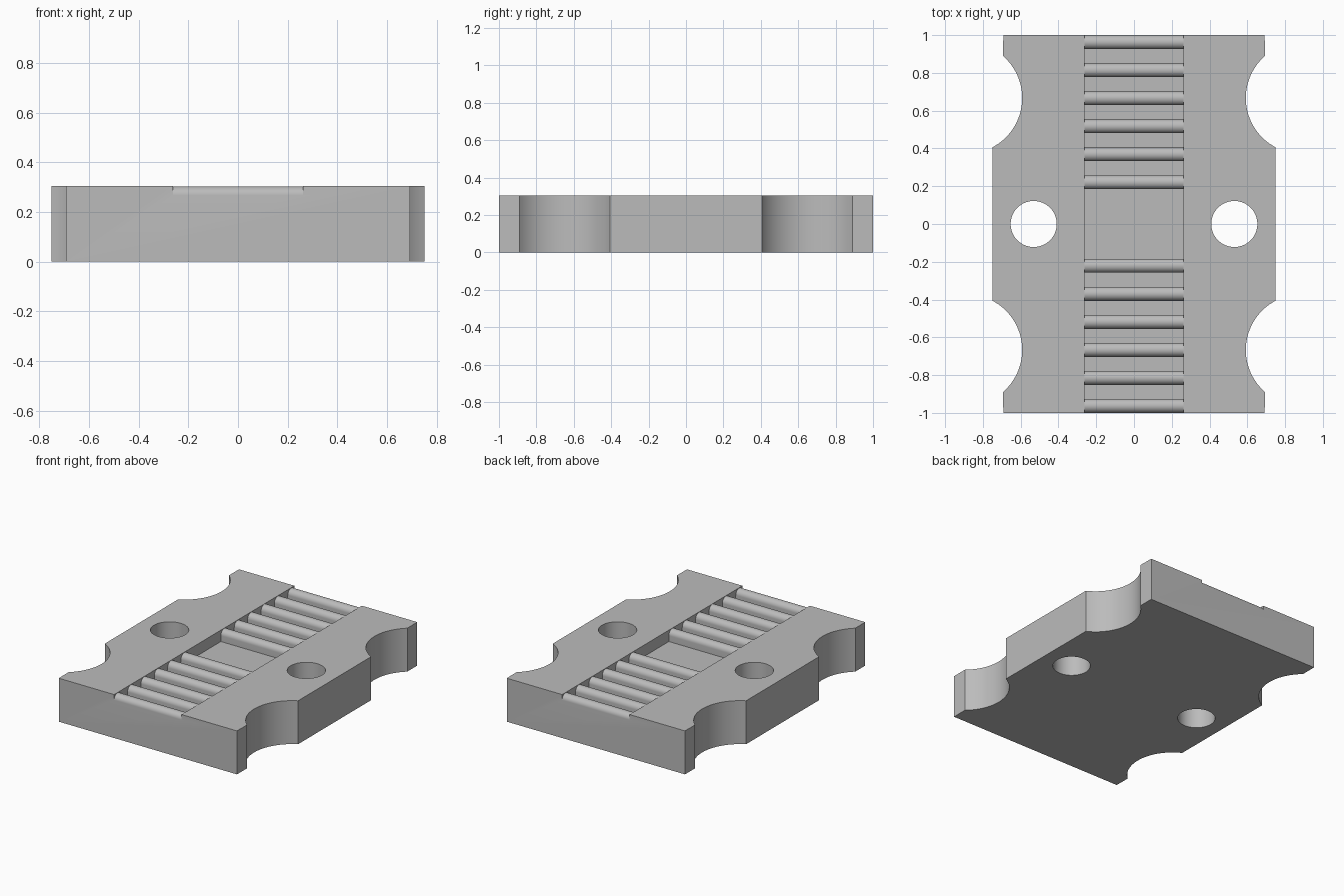
import bpy
import bmesh
from math import sin, cos, pi, atan2
from mathutils import Vector

HEIGHT = 0.305
LENGTH = 1.0            # half length along y
FLOOR = 0.225           # channel floor height
CHANNEL = 0.262         # half width of the channel
RIDGE_R = 0.037
RIDGE_STEP = 0.1484

cube = bpy.data.objects.get("Cube")
if cube:
    bpy.data.objects.remove(cube, do_unlink=True)

grey = bpy.data.materials.new("plain_grey")
grey.use_nodes = True
grey.diffuse_color = (0.5, 0.5, 0.5, 1)
grey.node_tree.nodes["Principled BSDF"].inputs["Base Color"].default_value = (0.5, 0.5, 0.5, 1)


def arc(cx, cy, r, start, end, steps):
    return [(cx + r * cos(start + (end - start) * i / steps),
             cy + r * sin(start + (end - start) * i / steps)) for i in range(steps + 1)]


def prism(name, points, sweep):
    """Extrude a closed outline of 3D points along a sweep vector."""
    bm = bmesh.new()
    face = bm.faces.new([bm.verts.new(p) for p in points])
    new = bmesh.ops.extrude_face_region(bm, geom=[face])["geom"]
    bmesh.ops.translate(bm, vec=Vector(sweep),
                        verts=[v for v in new if isinstance(v, bmesh.types.BMVert)])
    bmesh.ops.recalc_face_normals(bm, faces=bm.faces)
    mesh = bpy.data.meshes.new(name)
    bm.to_mesh(mesh)
    bm.free()
    mesh.materials.append(grey)
    obj = bpy.data.objects.new(name, mesh)
    bpy.context.collection.objects.link(obj)
    return obj


def cut(target, cutter):
    cutter.hide_render = True
    mod = target.modifiers.new("cut", 'BOOLEAN')
    mod.operation = 'DIFFERENCE'
    mod.solver = 'EXACT'
    mod.object = cutter
    bpy.ops.object.modifier_apply(modifier=mod.name)
    bpy.data.objects.remove(cutter, do_unlink=True)


# Block outline: one quarter with its curved side notch, mirrored around
nx, ny, nr = 0.887, 0.667, 0.295
low = atan2(0.405 - ny, 0.75 - nx) % (2 * pi)
high = atan2(0.89 - ny, 0.692 - nx)
quarter = arc(nx, ny, nr, low, high, 32) + [(0.692, LENGTH)]
right = [(x, -y) for x, y in reversed(quarter)] + quarter
outline = right + [(-x, y) for x, y in reversed(right)]
block = prism("ribbed_block", [(x, y, 0) for x, y in outline], (0, 0, HEIGHT))
bpy.context.view_layer.objects.active = block
block.select_set(True)

# Two round through holes
for side in (-1, 1):
    ring = arc(side * 0.531, 0, 0.122, 0, 2 * pi, 64)[:-1]
    cut(block, prism("hole_cutter", [(x, y, -0.1) for x, y in ring], (0, 0, 0.6)))

# Central channel, its floor profile leaving six rounded ridges at each end
spring = HEIGHT - RIDGE_R - 0.002
half = []
for i in range(6):
    yc = LENGTH - RIDGE_R - (5 - i) * RIDGE_STEP
    hump = arc(yc, spring, RIDGE_R, pi, 0, 20)
    half += [(yc - RIDGE_R, FLOOR)] + hump
    if i < 5:
        half.append((yc + RIDGE_R, FLOOR))
half += [(LENGTH + 0.1, spring), (LENGTH + 0.1, HEIGHT + 0.1)]
profile = [(-y, z) for y, z in reversed(half)] + half
cut(block, prism("channel_cutter", [(-CHANNEL, y, z) for y, z in profile],
                 (2 * CHANNEL, 0, 0)))

bpy.ops.object.shade_smooth_by_angle(angle=pi / 6)
